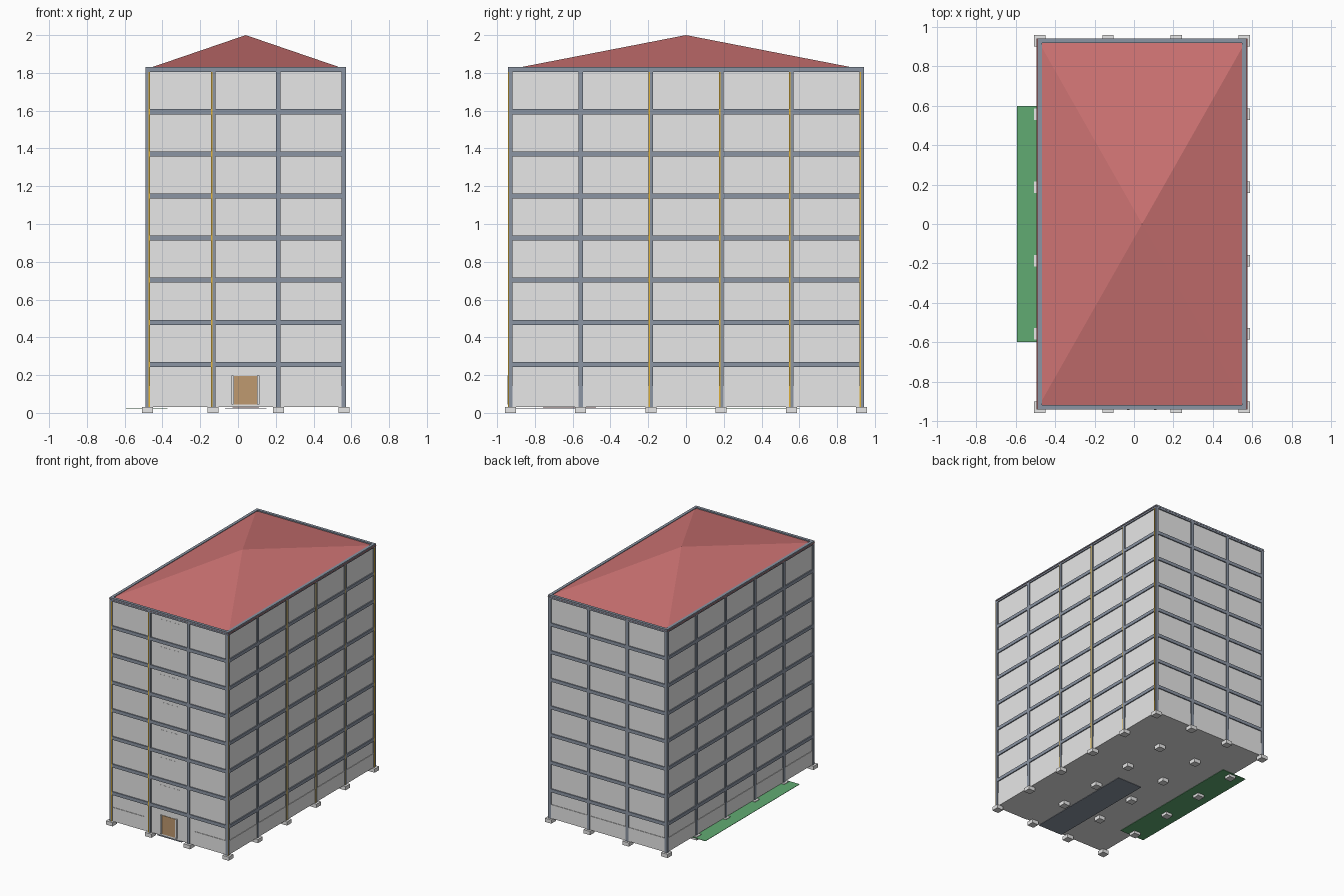
import bpy
import bmesh

old = bpy.data.objects.get("Cube")
if old:
    bpy.data.objects.remove(old, do_unlink=True)


def material(name, r, g, b):
    m = bpy.data.materials.new(name)
    m.use_nodes = True
    m.diffuse_color = (r, g, b, 1)
    m.node_tree.nodes["Principled BSDF"].inputs["Base Color"].default_value = (r, g, b, 1)
    m.node_tree.nodes["Principled BSDF"].inputs["Roughness"].default_value = 0.8
    return m


wall_grey = material("wall grey", 0.8, 0.8, 0.8)
frame_blue = material("frame blue grey", 0.26, 0.30, 0.37)
roof_red = material("roof red", 0.61, 0.17, 0.17)
lawn_green = material("lawn green", 0.12, 0.41, 0.17)
pipe_yellow = material("pipe yellow", 0.75, 0.45, 0.04)
door_brown = material("door brown", 0.52, 0.32, 0.16)


def boxes(name, mat, spans):
    """One object from boxes given as (x0, x1, y0, y1, z0, z1)."""
    bm = bmesh.new()
    for x0, x1, y0, y1, z0, z1 in spans:
        for v in bmesh.ops.create_cube(bm, size=1)["verts"]:
            v.co.x = x1 if v.co.x > 0 else x0
            v.co.y = y1 if v.co.y > 0 else y0
            v.co.z = z1 if v.co.z > 0 else z0
    return finish(name, mat, bm)


def finish(name, mat, bm):
    bmesh.ops.recalc_face_normals(bm, faces=bm.faces)
    mesh = bpy.data.meshes.new(name)
    bm.to_mesh(mesh)
    bm.free()
    mesh.materials.append(mat)
    obj = bpy.data.objects.new(name, mesh)
    bpy.context.collection.objects.link(obj)
    return obj


# Structural grid
MID = 0.041
XS = [MID + 0.346 * (i - 1.5) for i in range(4)]
YS = [0.372 * (i - 2.5) for i in range(6)]
GROUND, STOREY, FLOORS = 0.034, 0.223, 8
COL, BEAM, FOOT = 0.012, 0.0115, 0.029
X0, X1, Y0, Y1 = XS[0], XS[-1], YS[0], YS[-1]
TOP = GROUND + STOREY * FLOORS
WALL = 0.003
FRONT = Y0 - WALL

# Footings under every column
boxes("footings", wall_grey,
      [(x - FOOT, x + FOOT, y - FOOT, y + FOOT, 0, 0.03) for x in XS for y in YS])

# Wall body
boxes("walls", wall_grey, [(X0 - WALL, X1 + WALL, FRONT, Y1 + WALL, 0.03, TOP - 0.005)])

# Perimeter columns
edge = [(x, y) for x in XS for y in YS if x in (X0, X1) or y in (Y0, Y1)]
boxes("columns", frame_blue,
      [(x - COL, x + COL, y - COL, y + COL, 0.03, TOP) for x, y in edge])

# Ring of beams at every floor
beams = []
for f in range(1, FLOORS + 1):
    z0, z1 = GROUND + STOREY * f - 0.014, GROUND + STOREY * f + 0.013
    beams += [(X0 - BEAM, X1 + BEAM, y - BEAM, y + BEAM, z0, z1) for y in (Y0, Y1)]
    beams += [(x - BEAM, x + BEAM, Y0 - BEAM, Y1 + BEAM, z0, z1) for x in (X0, X1)]
boxes("floor_beams", frame_blue, beams)

# Shallow plinth around the base, open around the entrance
P, PZ = WALL + 0.004, 0.142
boxes("plinth", wall_grey, [
    (X0 - P, -0.185, Y0 - P, Y0, 0.03, PZ),
    (0.265, X1 + P, Y0 - P, Y0, 0.03, PZ),
    (X0 - P, X1 + P, Y1, Y1 + P, 0.03, PZ),
    (X0 - P, X0, Y0 - P, Y1 + P, 0.03, PZ),
    (X1, X1 + P, Y0 - P, Y1 + P, 0.03, PZ)])

# Faint stair panels in the middle front bay
boxes("stair_panels", wall_grey,
      [(-0.04, 0.13, FRONT - 0.001, Y0, GROUND + STOREY * f + 0.06, GROUND + STOREY * f + 0.18)
       for f in range(1, FLOORS)])

# Entrance door, jambs and step
boxes("door", door_brown, [(-0.022, 0.1, FRONT - 0.004, Y0, 0.045, 0.195)])
boxes("door_jambs", wall_grey,
      [(x - 0.006, x + 0.006, FRONT - 0.012, Y0, 0.045, 0.198) for x in (-0.029, 0.107)])

# Thin yellow pipes on the front and right columns
F, R, W = Y0 - COL, X1 + COL, 0.004
pipes = [(x - W, x + W, F - 0.001, F, 0.03, TOP - 0.014) for x in (X0 + 0.008, XS[1] - 0.008)]
pipes += [(R, R + 0.001, y - 0.008 - W, y - 0.008 + W, 0.03, TOP - 0.014) for y in YS[2:]]
pipes.append((R, R + 0.001, F, F + W, 0.03, TOP - 0.014))
boxes("yellow_pipes", pipe_yellow, pipes)

# Pyramid roof
bm = bmesh.new()
hx, hy, base = 0.535, 0.943, 1.817
corners = [bm.verts.new((MID + sx * hx, sy * hy, base))
           for sx, sy in ((-1, -1), (1, -1), (1, 1), (-1, 1))]
apex = bm.verts.new((MID, 0, 2.0))
bm.faces.new(corners)
for i in range(4):
    bm.faces.new((corners[i], corners[(i + 1) % 4], apex))
finish("roof", roof_red, bm)

# Ground plates
boxes("lawn", lawn_green, [(-0.594, -0.372, -0.6, 0.6, 0.022, 0.025)])
boxes("entrance_path", frame_blue, [(-0.07, 0.152, -0.935, 0, 0.022, 0.025)])
boxes("entrance_mat", roof_red, [(-0.03, 0.11, -0.757, -0.476, 0.025, 0.029)])
